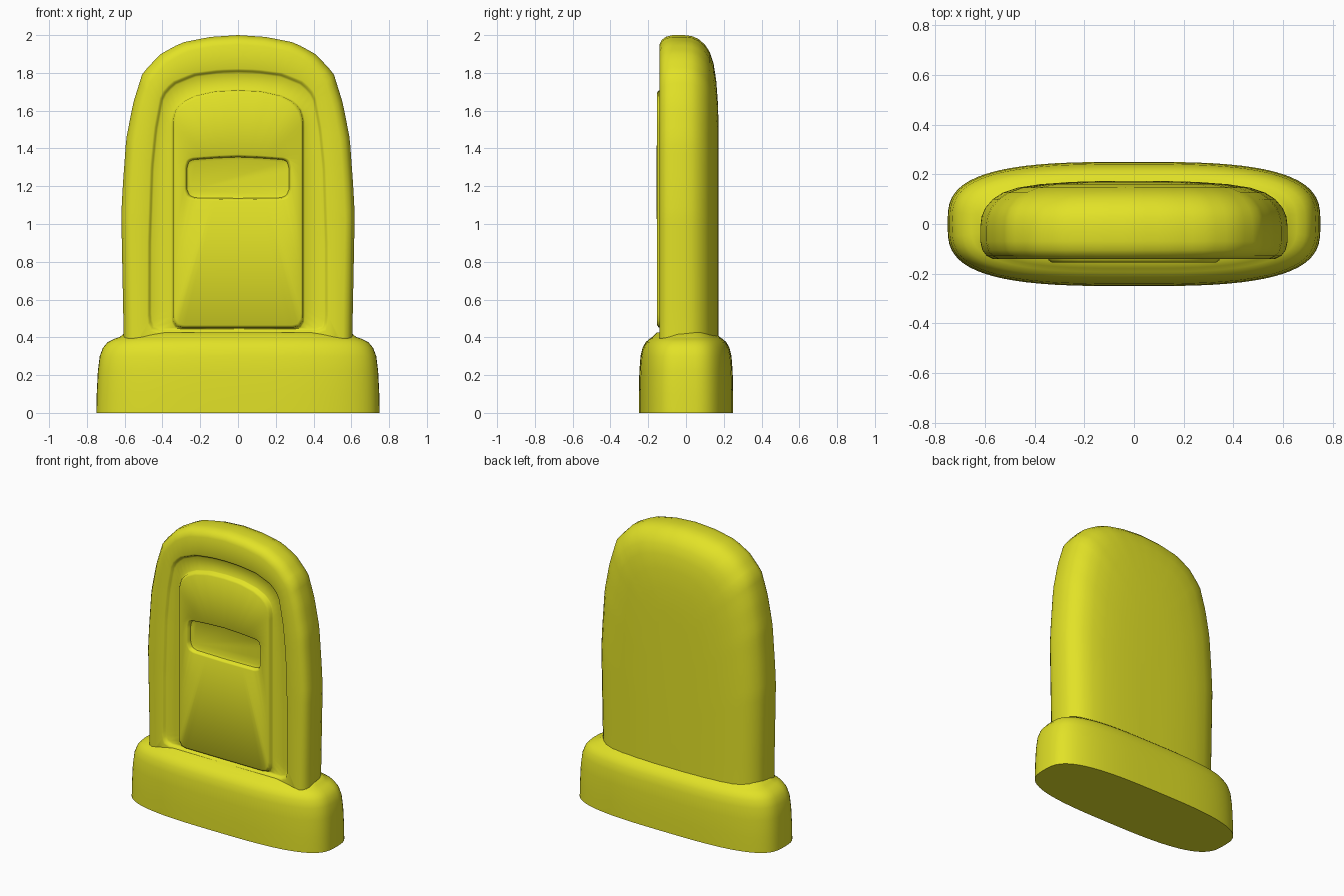
import bpy, bmesh, math

if "Cube" in bpy.data.objects:
    bpy.data.objects.remove(bpy.data.objects["Cube"])

yellow = bpy.data.materials.new("yellow")
yellow.diffuse_color = (0.76, 0.76, 0.02, 1)
yellow.use_nodes = True
yellow.node_tree.nodes["Principled BSDF"].inputs["Base Color"].default_value = yellow.diffuse_color


def resample(half, n=56):
    """Closed (x, z) loop from the right half of an outline, bottom centre to top centre."""
    lens = [math.dist(a, b) for a, b in zip(half, half[1:])]
    total, pts = sum(lens), []
    for i in range(n + 1):
        d, k = total * i / n, 0
        while k < len(lens) - 1 and d > lens[k]:
            d -= lens[k]
            k += 1
        t = min(d / lens[k], 1)
        (ax, az), (bx, bz) = half[k], half[k + 1]
        pts.append((ax + (bx - ax) * t, az + (bz - az) * t))
    return pts + [(-x, z) for x, z in reversed(pts[1:-1])]


def loft(name, rings, angle):
    """Skin a list of equal-length rings and cap both ends."""
    bm = bmesh.new()
    loops = [[bm.verts.new(p) for p in r] for r in rings]
    n = len(loops[0])
    for a, b in zip(loops, loops[1:]):
        for i in range(n):
            j = (i + 1) % n
            bm.faces.new((a[i], a[j], b[j], b[i]))
    bm.faces.new(loops[0])
    bm.faces.new(loops[-1])
    bmesh.ops.recalc_face_normals(bm, faces=bm.faces[:])
    me = bpy.data.meshes.new(name)
    bm.to_mesh(me)
    bm.free()
    ob = bpy.data.objects.new(name, me)
    bpy.context.collection.objects.link(ob)
    me.materials.append(yellow)
    bpy.ops.object.select_all(action='DESELECT')
    ob.select_set(True)
    bpy.context.view_layer.objects.active = ob
    bpy.ops.object.shade_smooth_by_angle(angle=math.radians(angle))
    return ob


def inset(loop, d, y, half_width, bottom, top):
    """Shrink an outline by d at the sides and top, and by d at the bottom if it is exposed."""
    low = bottom if bottom < 0.4 else bottom + d
    s = (top - d - low) / (top - bottom)
    return [(x * (half_width - d) / half_width, y, low + (z - bottom) * s) for x, z in loop]


# Outlines of the slab, the sunken field, the raised panel and the slot
slab = (resample([(0, .3), (.605, .3), (.607, .5), (.618, 1.05), (.61, 1.2), (.592, 1.45),
                  (.555, 1.64), (.505, 1.8), (.41, 1.9), (.3, 1.96), (.15, 1.99), (0, 2)]),
        .618, .3, 2)
field = (resample([(0, .43), (.43, .435), (.46, .45), (.469, .5), (.468, .9), (.455, 1.3),
                   (.435, 1.5), (.405, 1.66), (.385, 1.7), (.34, 1.745), (.23, 1.79),
                   (.1, 1.807), (0, 1.81)]), .469, .43, 1.81)
panel = (resample([(0, .45), (.31, .45), (.335, .46), (.347, .49), (.347, 1.55), (.335, 1.6),
                   (.3, 1.645), (.23, 1.68), (.12, 1.705), (0, 1.71)]), .347, .45, 1.71)
slot = (resample([(0, 1.13), (.23, 1.133), (.262, 1.145), (.276, 1.18), (.276, 1.3),
                  (.265, 1.335), (.24, 1.346), (.12, 1.355), (0, 1.36)]), .276, 1.13, 1.36)

# Stone slab: domed back, rounded rim, stepped front ending in the slot floor
steps = [(slab, .5, .173), (slab, .36, .169), (slab, .24, .16), (slab, .15, .146),
         (slab, .09, .126), (slab, .05, .1), (slab, .02, .065), (slab, .005, .03),
         (slab, 0, -.01), (slab, 0, -.07), (slab, .008, -.105), (slab, .025, -.128),
         (slab, .05, -.14),
         (field, -.012, -.141), (field, -.003, -.138), (field, .003, -.125), (field, .012, -.12),
         (panel, -.006, -.12), (panel, 0, -.125), (panel, .003, -.145), (panel, .015, -.154),
         (slot, -.008, -.155), (slot, 0, -.151), (slot, .006, -.128), (slot, .02, -.122)]
loft("headstone_slab", [inset(s[0], d, y, *s[1:]) for s, d, y in steps], 50)


# Base block: rounded oblong with a soft shoulder
def oblong(a, b, z, n=72, power=3.1):
    def c(v):
        return math.copysign(abs(v) ** (2 / power), v)
    return [(a * c(math.cos(2 * math.pi * i / n)), b * c(math.sin(2 * math.pi * i / n)), z)
            for i in range(n)]


base = [(.75, .25, 0), (.748, .25, .1), (.742, .247, .22), (.732, .241, .3), (.715, .23, .345),
        (.69, .213, .375), (.655, .193, .392), (.625, .178, .402), (.6, .155, .425)]
loft("headstone_base", [oblong(*r) for r in base], 50)
